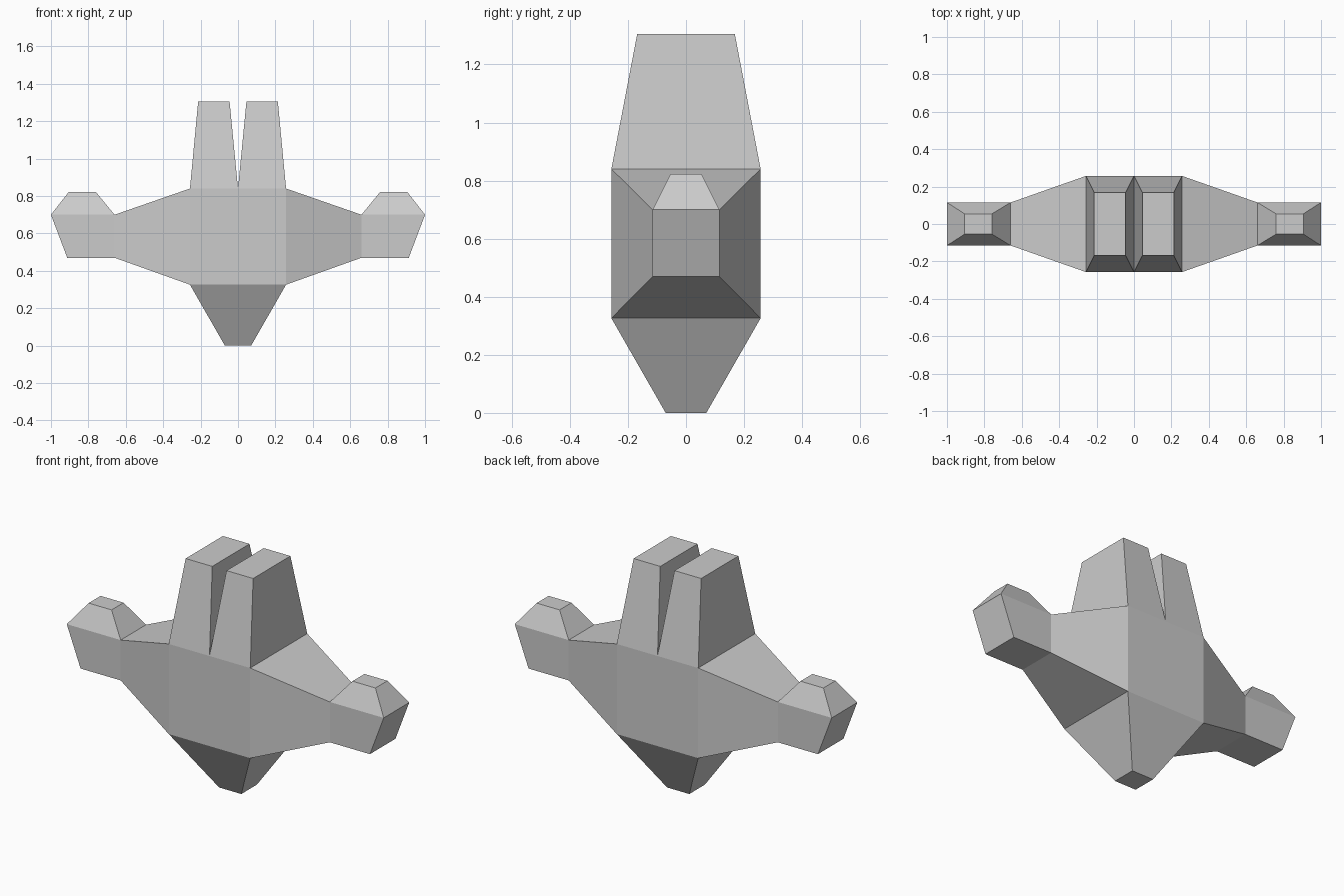
import bpy
import bmesh

cube = bpy.data.objects.get("Cube")
if cube:
    bpy.data.objects.remove(cube, do_unlink=True)

# One plain grey for the whole model
grey = bpy.data.materials.new("plain grey")
grey.use_nodes = True
colour = (0.6, 0.6, 0.6, 1)
grey.diffuse_color = colour
grey.node_tree.nodes["Principled BSDF"].inputs["Base Color"].default_value = colour


def level(x0, x1, y, z):
    """Horizontal rectangle, centred on y."""
    return [(x0, -y, z), (x1, -y, z), (x1, y, z), (x0, y, z)]


def upright(x_low, x_high, y, z0, z1):
    """Rectangle across the arm, which leans when x_low and x_high differ."""
    return [(x_low, -y, z0), (x_low, y, z0), (x_high, y, z1), (x_high, -y, z1)]


def loft(name, start, end, side=1, open_start=False, open_end=False):
    """Four-sided block between two rectangles; joints with other parts stay open."""
    bm = bmesh.new()
    a, b = [[bm.verts.new((x * side, y, z)) for x, y, z in ring] for ring in (start, end)]
    caps = [bm.faces.new(a), bm.faces.new(b)]
    for i in range(4):
        j = (i + 1) % 4
        bm.faces.new((a[i], a[j], b[j], b[i]))
    bmesh.ops.recalc_face_normals(bm, faces=bm.faces[:])
    hidden = [cap for cap, is_open in zip(caps, (open_start, open_end)) if is_open]
    bmesh.ops.delete(bm, geom=hidden, context="FACES_ONLY")
    mesh = bpy.data.meshes.new(name)
    bm.to_mesh(mesh)
    bm.free()
    mesh.materials.append(grey)
    bpy.context.collection.objects.link(bpy.data.objects.new(name, mesh))


# Shared sizes
HALF = 0.257                       # half width of the torso
BOTTOM, TOP = 0.326, 0.84          # torso heights
WRIST, HAND_Y = 0.66, 0.115
HAND_LOW, HAND_TOP = 0.47, 0.70

# Torso and the tapering foot below it
loft("torso", level(-HALF, HALF, HALF, BOTTOM), level(-HALF, HALF, HALF, TOP),
     open_start=True, open_end=True)
loft("foot", level(-HALF, HALF, HALF, BOTTOM), level(-0.07, 0.07, 0.07, 0), open_start=True)

shoulder = upright(HALF, HALF, HALF, BOTTOM, TOP)
wrist = upright(WRIST, WRIST, HAND_Y, HAND_LOW, HAND_TOP)
fingertip = upright(0.913, 1.0, HAND_Y, HAND_LOW, HAND_TOP)

# Paired parts
for label, side in (("left", 1), ("right", -1)):
    loft(label + "_ear", level(0, HALF, HALF, TOP), level(0.045, 0.213, 0.168, 1.305),
         side, open_start=True)
    loft(label + "_arm", shoulder, wrist, side, open_start=True, open_end=True)
    loft(label + "_hand", wrist, fingertip, side, open_start=True)
    loft(label + "_knob", level(WRIST, 1.0, HAND_Y, HAND_TOP),
         level(0.76, 0.905, 0.054, 0.822), side, open_start=True)
